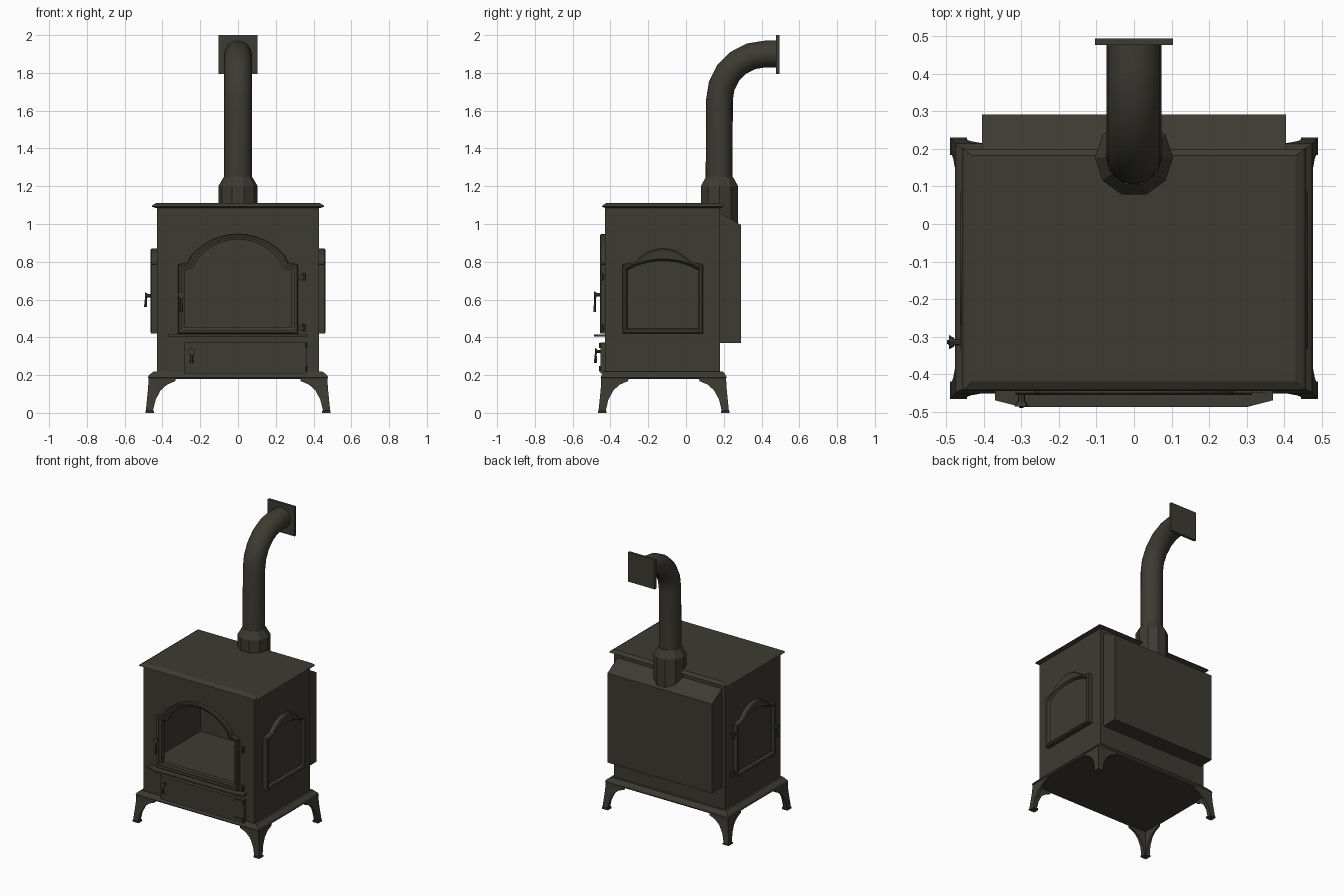
import bpy, bmesh, math
from math import sin, cos, pi
from mathutils import Vector

cube = bpy.data.objects.get("Cube")
if cube:
    bpy.data.objects.remove(cube, do_unlink=True)

COLOR = (0.046, 0.043, 0.032, 1)
iron = bpy.data.materials.new("dark cast iron")
iron.use_nodes = True
iron.diffuse_color = COLOR
bsdf = next(n for n in iron.node_tree.nodes if n.type == 'BSDF_PRINCIPLED')
bsdf.inputs["Base Color"].default_value = COLOR
bsdf.inputs["Roughness"].default_value = 0.7


def finish(name, bm, smooth=False):
    bmesh.ops.recalc_face_normals(bm, faces=bm.faces)
    mesh = bpy.data.meshes.new(name)
    bm.to_mesh(mesh)
    bm.free()
    mesh.materials.append(iron)
    ob = bpy.data.objects.new(name, mesh)
    bpy.context.collection.objects.link(ob)
    if smooth:
        bpy.ops.object.select_all(action='DESELECT')
        ob.select_set(True)
        bpy.context.view_layer.objects.active = ob
        bpy.ops.object.shade_smooth_by_angle(angle=math.radians(40))
    return ob


def skin(bm, a, b):
    for i in range(len(a)):
        j = (i + 1) % len(a)
        bm.faces.new((a[i], a[j], b[j], b[i]))


def loft(name, loops, start=True, end=True, smooth=False):
    """Skin closed loops of equal length, with optional end caps."""
    bm = bmesh.new()
    rings = [[bm.verts.new(p) for p in loop] for loop in loops]
    for a, b in zip(rings, rings[1:]):
        skin(bm, a, b)
    if start:
        bm.faces.new(rings[0])
    if end:
        bm.faces.new(rings[-1])
    return finish(name, bm, smooth)


def rect(hx, y0, y1, z):
    return [(-hx, y0, z), (hx, y0, z), (hx, y1, z), (-hx, y1, z)]


def box(name, x0, x1, y0, y1, z0, z1):
    return loft(name, [[(x0, y0, z), (x1, y0, z), (x1, y1, z), (x0, y1, z)] for z in (z0, z1)])


def circle(center, radius, axis, n):
    q = Vector(axis).to_track_quat('Z', 'Y')
    return [Vector(center) + q @ Vector((radius * cos(2 * pi * i / n), radius * sin(2 * pi * i / n), 0))
            for i in range(n)]


def rod(name, a, b, ra, rb=None, n=8):
    axis = Vector(b) - Vector(a)
    return loft(name, [circle(a, ra, axis, n), circle(b, ra if rb is None else rb, axis, n)], smooth=True)


def arch(w, bottom, shoulder, sx, sz, top, n=12):
    """Door outline: straight sides, small shoulders and a round top."""
    h = top - sz
    r = (sx * sx + h * h) / (2 * h)
    a = math.asin(sx / r)
    arc = [(r * sin(a - 2 * a * i / n), top - r + r * cos(a - 2 * a * i / n)) for i in range(n + 1)]
    return ([(-w, bottom), (w, bottom), (w, shoulder), (sx + 0.015, shoulder + 0.012)] + arc
            + [(-sx - 0.015, shoulder + 0.012), (-w, shoulder)])


# Hollow body with an arched front opening
hole = arch(0.283, 0.455, 0.755, 0.222, 0.805, 0.918)
bm = bmesh.new()
holes, rims = [], []
for y0, y1, hx, z0, z1 in ((-0.43, 0.18, 0.43, 0.2, 1.1), (-0.41, 0.172, 0.412, 0.41, 1.08)):
    corners = [(-hx, z0), (hx, z0), (hx, z1), (-hx, z1)]
    front = [bm.verts.new((x, y0, z)) for x, z in corners]
    back = [bm.verts.new((x, y1, z)) for x, z in corners]
    opening = [bm.verts.new((x, y0, z)) for x, z in hole]
    skin(bm, front, back)
    bm.faces.new(back)
    edges = [bm.edges.get((front[i], front[i - 1])) for i in range(4)]
    edges += [bm.edges.new((opening[i], opening[i - 1])) for i in range(len(hole))]
    bmesh.ops.triangle_fill(bm, use_beauty=True, use_dissolve=False, edges=edges)
    holes.append(opening)
skin(bm, *holes)
finish("stove_body", bm)

# Top and base plates with sloping edges
loft("top_plate", [rect(0.435, -0.43, 0.185, 1.085), rect(0.458, -0.445, 0.2, 1.092),
                   rect(0.452, -0.44, 0.197, 1.1), rect(0.43, -0.42, 0.182, 1.112)])
loft("base_plate", [rect(0.47, -0.445, 0.21, 0.18), rect(0.477, -0.452, 0.215, 0.188),
                    rect(0.472, -0.447, 0.21, 0.2), rect(0.445, -0.435, 0.195, 0.22)])

# Rear heat shield with a sloping top
shield = [(0.175, 0.37), (0.292, 0.37), (0.292, 0.995), (0.175, 1.062)]
loft("rear_shield", [[(x, y, z) for y, z in shield] for x in (-0.405, 0.405)])

# Corner legs: L-shaped sections that narrow to a splayed foot
SECTIONS = [(0.185, 0.0, 0.145, 0.012), (0.168, 0.0, 0.142, 0.012), (0.15, 0.001, 0.1, 0.014),
            (0.12, 0.003, 0.068, 0.018), (0.07, 0.008, 0.046, 0.024), (0.012, 0.014, 0.038, 0.03),
            (0.01, 0.017, 0.046, 0.04), (0.0, 0.017, 0.046, 0.04)]
for sx, xname in ((1, "left"), (-1, "right")):
    for sy, yname in ((1, "back"), (-1, "front")):
        loops = []
        for z, out, w, t in SECTIONS:
            ell = [(0, 0), (w, 0), (w, t), (t, t), (t, w), (0, w)]
            loops.append([(sx * (0.474 + out - u), -0.118 + sy * (0.331 + out - v), z) for u, v in ell])
        loft(f"{yname}_{xname}_leg", loops)

# Front door frame around the opening
frame = [(arch(0.317, 0.42, 0.785, 0.25, 0.83, 0.947), (0.0, 0.02)),
         (arch(0.312, 0.426, 0.779, 0.245, 0.827, 0.941), (0.026,)),
         (arch(0.298, 0.44, 0.768, 0.234, 0.818, 0.93), (0.024, 0.016)),
         (hole, (0.012, -0.002))]
loft("front_door_frame", [[(u, -0.43 - d, z) for u, z in outline]
                          for outline, depths in frame for d in depths], start=False, end=False)

# Side doors: raised frame with a low-arched recessed panel
panel = [(arch(0.213, 0.42, 0.785, 0.135, 0.81, 0.87), (0.0, 0.028)),
         (arch(0.207, 0.427, 0.778, 0.13, 0.804, 0.863), (0.034,)),
         (arch(0.196, 0.438, 0.765, 0.15, 0.785, 0.815), (0.03,)),
         (arch(0.188, 0.446, 0.757, 0.145, 0.777, 0.805), (0.014,))]
for s, name in ((1, "left"), (-1, "right")):
    loft(f"{name}_side_door", [[(s * (0.43 + d), -0.122 + u, z) for u, z in outline]
                               for outline, depths in panel for d in depths], start=False)

# Ash door and hearth lip
box("ash_door", -0.285, 0.362, -0.453, -0.42, 0.208, 0.372)
lip = [(-0.37, -0.42), (-0.37, -0.47), (-0.3, -0.488), (0.3, -0.488), (0.37, -0.47), (0.37, -0.42)]
loft("hearth_lip", [[(x, y, z) for x, y in lip] for z in (0.405, 0.416)])

# Hinges on the front, ash and side doors
for z in (0.72, 0.45):
    box("front_hinge_strap", 0.305, 0.35, -0.45, -0.428, z - 0.01, z + 0.01)
    rod("front_hinge_pin", (0.348, -0.445, z - 0.02), (0.348, -0.445, z + 0.02), 0.009)
    box("side_hinge_strap", -0.452, -0.428, 0.085, 0.115, z - 0.01, z + 0.01)
    rod("side_hinge_pin", (-0.445, 0.115, z - 0.02), (-0.445, 0.115, z + 0.02), 0.009)
for z in (0.357, 0.233):
    box("ash_hinge_strap", 0.285, 0.355, -0.46, -0.44, z - 0.008, z + 0.008)
    rod("ash_hinge_pin", (0.357, -0.452, z - 0.014), (0.357, -0.452, z + 0.014), 0.009)


# Handles: a stem with a round knob and a thin hanging lever
def handle(name, base, out, drop):
    base, out = Vector(base), Vector(out)
    tip = base + out * 0.033
    rod(name + "_stem", base, tip, 0.009)
    rod(name + "_knob", base + out * 0.02, tip, 0.012, 0.019)
    rod(name + "_lever", tip - out * 0.006, tip - out * 0.003 - Vector((0, 0, drop)), 0.005, 0.009, 6)


handle("front_door_handle", (-0.3, -0.453, 0.625), (0, -1, 0), 0.09)
handle("ash_door_handle", (-0.245, -0.45, 0.325), (0, -1, 0), 0.06)
handle("side_door_handle", (-0.46, -0.315, 0.62), (-1, 0, 0), 0.06)

# Flue collar, bent flue pipe and wall plate
loft("flue_collar", [circle((0, 0.177, z), r, (0, 0, 1), 10)
                     for z, r in ((1.0, 0.104), (1.2, 0.104), (1.25, 0.075))])
path = [((0, 0.175, 1.2), 0)]
for i in range(6):
    a = i * pi / 10
    path.append(((0, 0.42 - 0.243 * cos(a), 1.657 + 0.243 * sin(a)), a))
path.append(((0, 0.48, 1.9), pi / 2))
loft("flue_pipe", [[(0.073 * cos(t), p[1] + 0.071 * sin(t) * cos(a), p[2] - 0.071 * sin(t) * sin(a))
                    for t in (2 * pi * k / 16 for k in range(16))] for p, a in path], smooth=True)
box("wall_plate", -0.104, 0.104, 0.477, 0.495, 1.795, 2.0)
